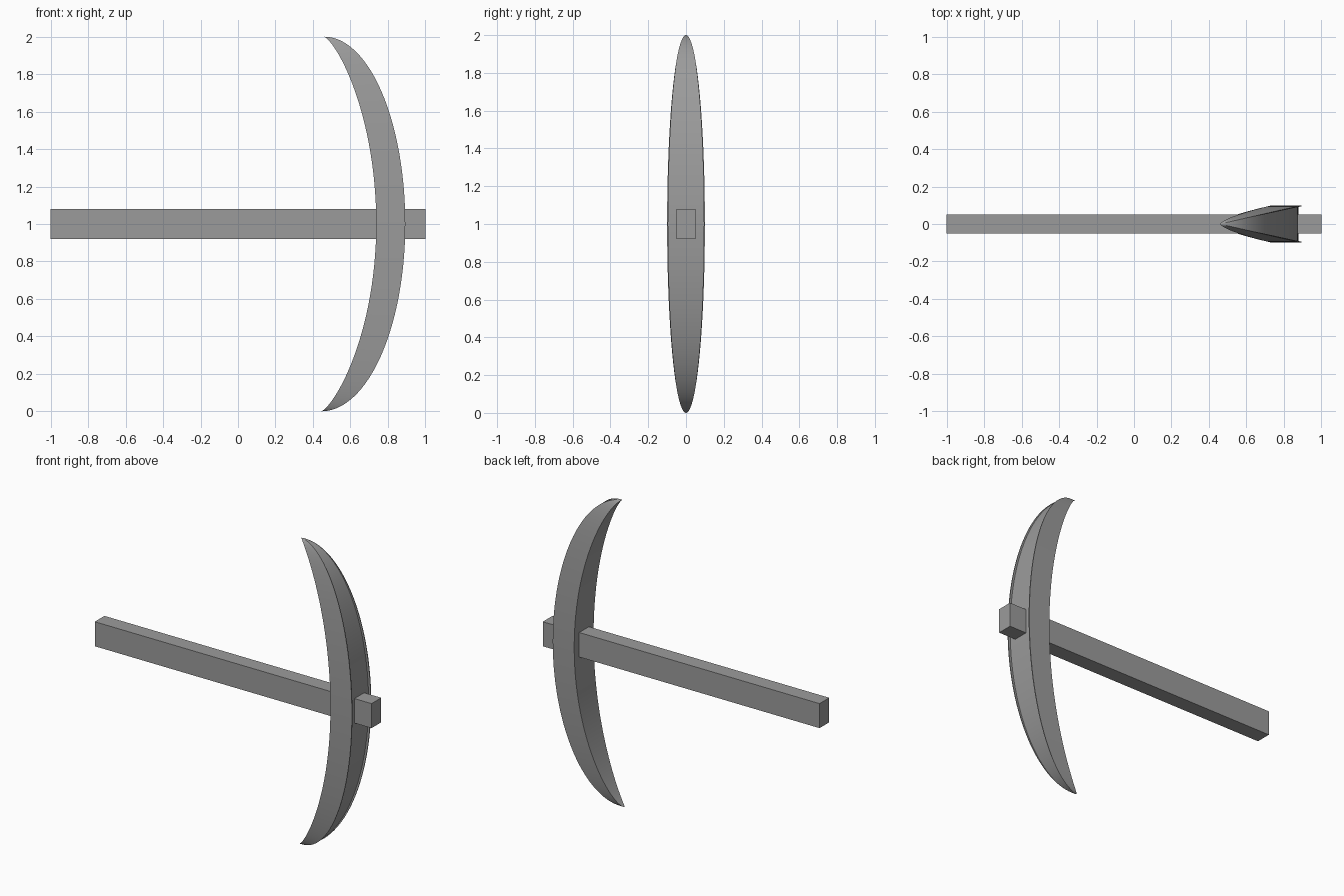
import bpy, bmesh, math

if "Cube" in bpy.data.objects:
    bpy.data.objects.remove(bpy.data.objects["Cube"])

# Dark grey finish
grey = bpy.data.materials.new("dark_grey")
grey.diffuse_color = (0.33, 0.33, 0.33, 1)
grey.use_nodes = True
grey.node_tree.nodes["Principled BSDF"].inputs["Base Color"].default_value = grey.diffuse_color

def make_object(name, bm):
    bmesh.ops.recalc_face_normals(bm, faces=bm.faces)
    me = bpy.data.meshes.new(name)
    bm.to_mesh(me)
    bm.free()
    me.materials.append(grey)
    ob = bpy.data.objects.new(name, me)
    bpy.context.collection.objects.link(ob)
    return ob

# Straight rectangular handle
bm = bmesh.new()
bmesh.ops.create_cube(bm, size=1)
for v in bm.verts:
    v.co = (v.co.x * 2, v.co.y * 0.10, 1 + v.co.z * 0.16)
make_object("handle", bm)

# Crescent head: tapered cross-sections, thin raised lips along the outer edges
def section(t):
    u, s = math.cos(t), math.sin(t)          # u: height from centre, s: taper
    tip = 0.46 if u >= 0 else 0.445
    inner = tip + (0.738 - tip) * s ** 1.5
    outer = tip + (0.893 - tip) * s
    floor = outer - 0.015 * s
    w = 0.1 * s
    lip = 0.94 * w
    pts = [(inner, -w), (outer, -w), (outer, -lip), (floor, -lip),
           (floor, lip), (outer, lip), (outer, w), (inner, w)]
    return [(x, y, 1 + u) for x, y in pts]

bm = bmesh.new()
N = 56
rings = [[bm.verts.new(p) for p in section(math.pi * i / N)] for i in range(1, N)]
for a, b in zip(rings, rings[1:]):
    for j in range(8):
        k = (j + 1) % 8
        bm.faces.new((a[j], a[k], b[k], b[j]))
# Pointed tips
for ring, p in ((rings[0], (0.46, 0, 2)), (rings[-1], (0.445, 0, 0))):
    tip = bm.verts.new(p)
    for j in range(8):
        bm.faces.new((ring[j], ring[(j + 1) % 8], tip))
head = make_object("pick_head", bm)

bpy.ops.object.select_all(action='DESELECT')
head.select_set(True)
bpy.context.view_layer.objects.active = head
bpy.ops.object.shade_smooth_by_angle(angle=math.radians(30))
